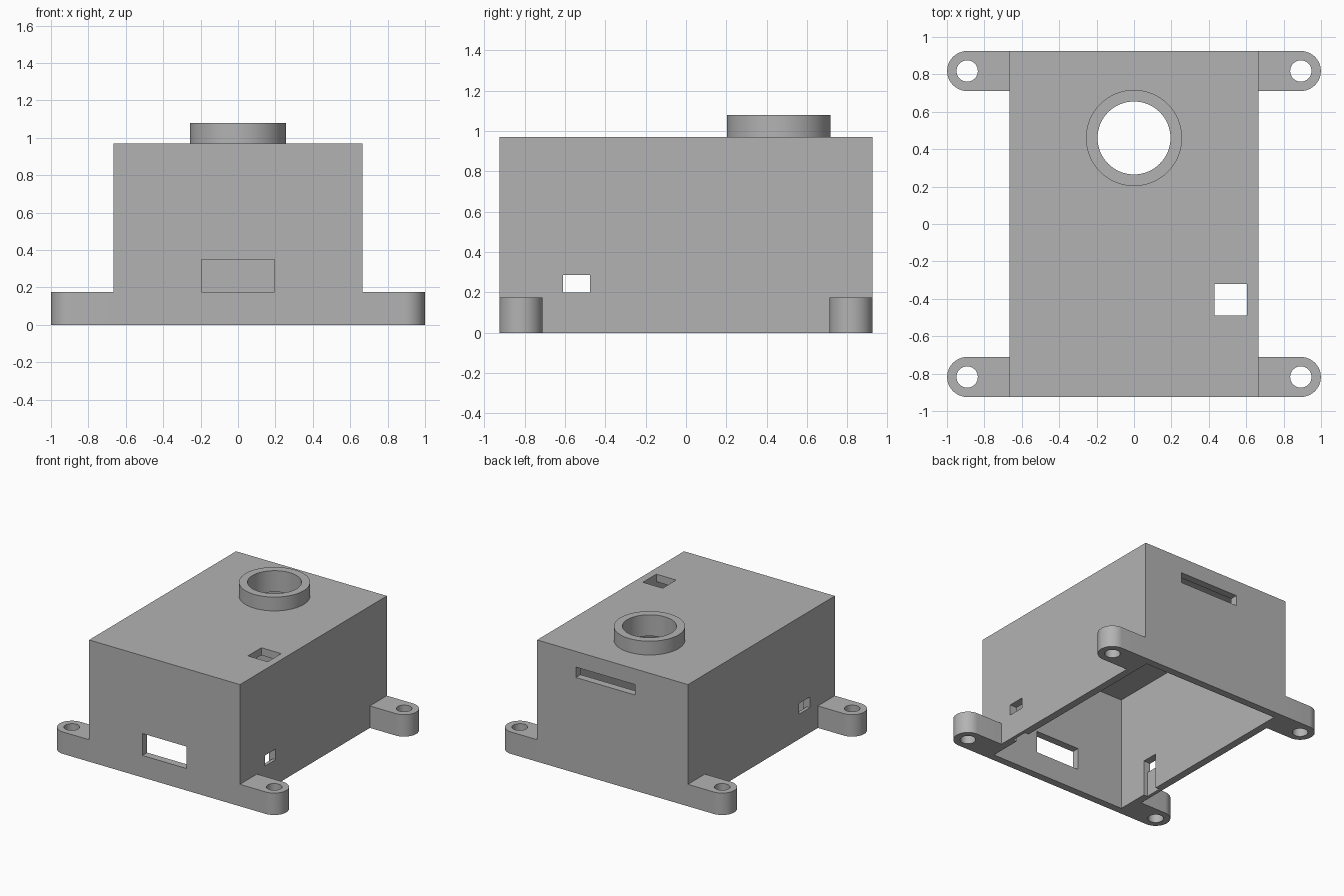
import bpy, bmesh, math

cube = bpy.data.objects.get("Cube")
if cube:
    bpy.data.objects.remove(cube, do_unlink=True)

grey = bpy.data.materials.new("plain grey")
grey.use_nodes = True
colour = (0.45, 0.45, 0.45, 1)
grey.diffuse_color = colour
grey.node_tree.nodes["Principled BSDF"].inputs["Base Color"].default_value = colour

W, D, H, T = 0.665, 0.925, 0.97, 0.06     # half width, half depth, height, wall
LUG_H, LUG_R, LUG_X = 0.175, 0.107, 0.892
LUG_Y = D - LUG_R


def prism(name, outline, z0, z1):
    """Extrude a plan outline between two heights."""
    bm = bmesh.new()
    face = bm.faces.new([bm.verts.new((x, y, z0)) for x, y in outline])
    top = bmesh.ops.extrude_face_region(bm, geom=[face])["geom"]
    verts = [v for v in top if isinstance(v, bmesh.types.BMVert)]
    bmesh.ops.translate(bm, verts=verts, vec=(0, 0, z1 - z0))
    bmesh.ops.recalc_face_normals(bm, faces=bm.faces)
    mesh = bpy.data.meshes.new(name)
    bm.to_mesh(mesh)
    bm.free()
    mesh.materials.append(grey)
    obj = bpy.data.objects.new(name, mesh)
    bpy.context.collection.objects.link(obj)
    return obj


def box(name, x0, x1, y0, y1, z0, z1):
    return prism(name, [(x0, y0), (x1, y0), (x1, y1), (x0, y1)], z0, z1)


def arc(cx, cy, r, start, end, steps):
    angles = [start + (end - start) * i / steps for i in range(steps + 1)]
    return [(cx + r * math.cos(a), cy + r * math.sin(a)) for a in angles]


def cylinder(name, cx, cy, r, z0, z1, sides=64):
    return prism(name, arc(cx, cy, r, 0, math.tau, sides)[:-1], z0, z1)


def combine(target, tool, operation):
    """Apply a boolean and discard the tool."""
    mod = target.modifiers.new("combine", 'BOOLEAN')
    mod.object, mod.operation, mod.solver = tool, operation, 'EXACT'
    bpy.context.view_layer.objects.active = target
    bpy.ops.object.modifier_apply(modifier=mod.name)
    bpy.data.objects.remove(tool, do_unlink=True)


# Outer shell, mounting lugs and round collar
case = box("enclosure", -W, W, -D, D, 0, H)
corners = [(sx, sy) for sx in (-1, 1) for sy in (-1, 1)]
for sx, sy in corners:
    end = arc(LUG_X, 0, LUG_R, -math.pi / 2, math.pi / 2, 24)
    outline = [(W - T / 2, -LUG_R)] + end + [(W - T / 2, LUG_R)]
    lug = prism("mounting_lug", [(sx * x, sy * LUG_Y + y) for x, y in outline], 0, LUG_H)
    combine(case, lug, 'UNION')
combine(case, cylinder("collar", 0, 0.46, 0.257, H - T / 2, 1.08), 'UNION')

# Hollow inside, open at the bottom
combine(case, box("cavity", -W + T, W - T, -D + T, D - T, -0.1, H - T), 'DIFFERENCE')

# Openings
cutters = [cylinder("collar_bore", 0, 0.46, 0.195, 0.8, 1.2),
           box("top_window", 0.43, W - T, -0.49, -0.32, 0.8, 1.1),
           box("front_window", -0.195, 0.195, -1, -0.8, 0.175, 0.35),
           box("rear_slot", -0.197, 0.323, 0.8, 1, 0.762, 0.845)]
cutters += [cylinder("screw_hole", sx * LUG_X, sy * LUG_Y, 0.057, -0.1, 0.3, 32)
            for sx, sy in corners]
# Side ports, with a shallow groove running down the inner wall
for s in (-1, 1):
    for name, reach, z0 in (("side_port", 0.8, 0.2), ("side_groove", 0.638, -0.1)):
        x0, x1 = sorted((s * 0.55, s * reach))
        cutters.append(box(name, x0, x1, -0.61, -0.475, z0, 0.285))
for cutter in cutters:
    combine(case, cutter, 'DIFFERENCE')

# Smooth curved walls, sharp edges elsewhere
bpy.ops.object.select_all(action='DESELECT')
case.select_set(True)
bpy.context.view_layer.objects.active = case
bpy.ops.object.shade_smooth_by_angle(angle=math.radians(30))
